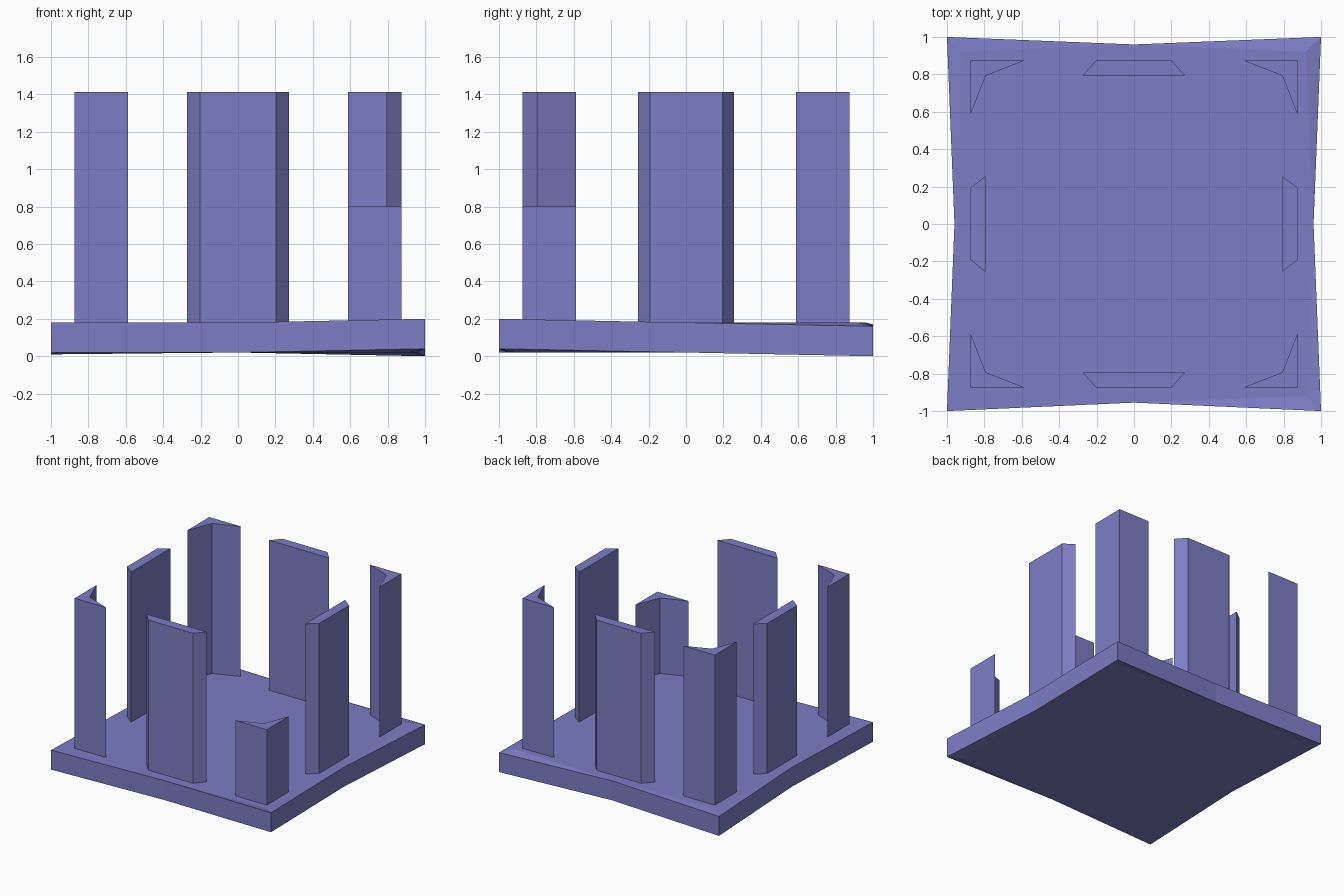
import bpy, bmesh

if "Cube" in bpy.data.objects:
    bpy.data.objects.remove(bpy.data.objects["Cube"])

mat = bpy.data.materials.new("violet blue")
mat.diffuse_color = (0.206, 0.206, 0.558, 1)
mat.use_nodes = True
mat.node_tree.nodes["Principled BSDF"].inputs["Base Color"].default_value = mat.diffuse_color


def finish(bm, name):
    bmesh.ops.recalc_face_normals(bm, faces=bm.faces)
    me = bpy.data.meshes.new(name)
    bm.to_mesh(me)
    bm.free()
    me.materials.append(mat)
    ob = bpy.data.objects.new(name, me)
    bpy.context.collection.objects.link(ob)
    return ob


# Warped base slab: pinched edges, corners bent up or down around a flat centre
def base_slab():
    low = 0.02
    thick = 0.16
    rim = [(-1, -1, 0.02), (0, -0.955, low), (1, -1, 0.04), (0.96, 0, low),
           (1, 1, 0.0), (0, 0.96, low), (-1, 1, 0.01), (-0.96, 0, low)]
    inner = [(-0.92, -0.92), (0.92, -0.92), (0.92, 0.92), (-0.92, 0.92)]
    bm = bmesh.new()
    rims = []
    for dz in (0, thick):
        r = [bm.verts.new((x, y, z + dz)) for x, y, z in rim]
        c = [bm.verts.new((x, y, low + dz)) for x, y in inner]
        bm.faces.new(c)
        for i in range(4):
            a, b = c[i], c[(i + 1) % 4]
            p, m, q = r[2 * i], r[2 * i + 1], r[(2 * i + 2) % 8]
            bm.faces.new((a, p, m))
            bm.faces.new((a, m, b))
            bm.faces.new((b, m, q))
        rims.append(r)
    for i in range(8):
        j = (i + 1) % 8
        bm.faces.new((rims[0][i], rims[0][j], rims[1][j], rims[1][i]))
    finish(bm, "base_slab")


# Upright pillar extruded from a flat outline
def pillar(name, outline, top):
    bm = bmesh.new()
    f = bm.faces.new([bm.verts.new((x, y, 0.17)) for x, y in outline])
    ext = bmesh.ops.extrude_face_region(bm, geom=[f])
    for v in ext["geom"]:
        if isinstance(v, bmesh.types.BMVert):
            v.co.z = top
    finish(bm, name)


base_slab()

# Corner pillars: notched L shapes, the front right one broken off short
corner = [(0.873, 0.873), (0.588, 0.873), (0.793, 0.793), (0.873, 0.588)]
for sx, xn in ((-1, "left"), (1, "right")):
    for sy, yn in ((-1, "front"), (1, "back")):
        top = 0.8 if (sx, sy) == (1, -1) else 1.413
        pillar(f"corner_pillar_{yn}_{xn}", [(x * sx, y * sy) for x, y in corner], top)

# Middle pillars: trapezoids with the narrow side outward
for s, n in ((-1, "front"), (1, "back")):
    pillar(f"middle_pillar_{n}",
           [(-0.204, s * 0.873), (0.202, s * 0.873), (0.272, s * 0.795), (-0.274, s * 0.795)], 1.413)
for s, n in ((-1, "left"), (1, "right")):
    pillar(f"middle_pillar_{n}",
           [(s * 0.873, -0.192), (s * 0.873, 0.195), (s * 0.793, 0.257), (s * 0.793, -0.257)], 1.413)
